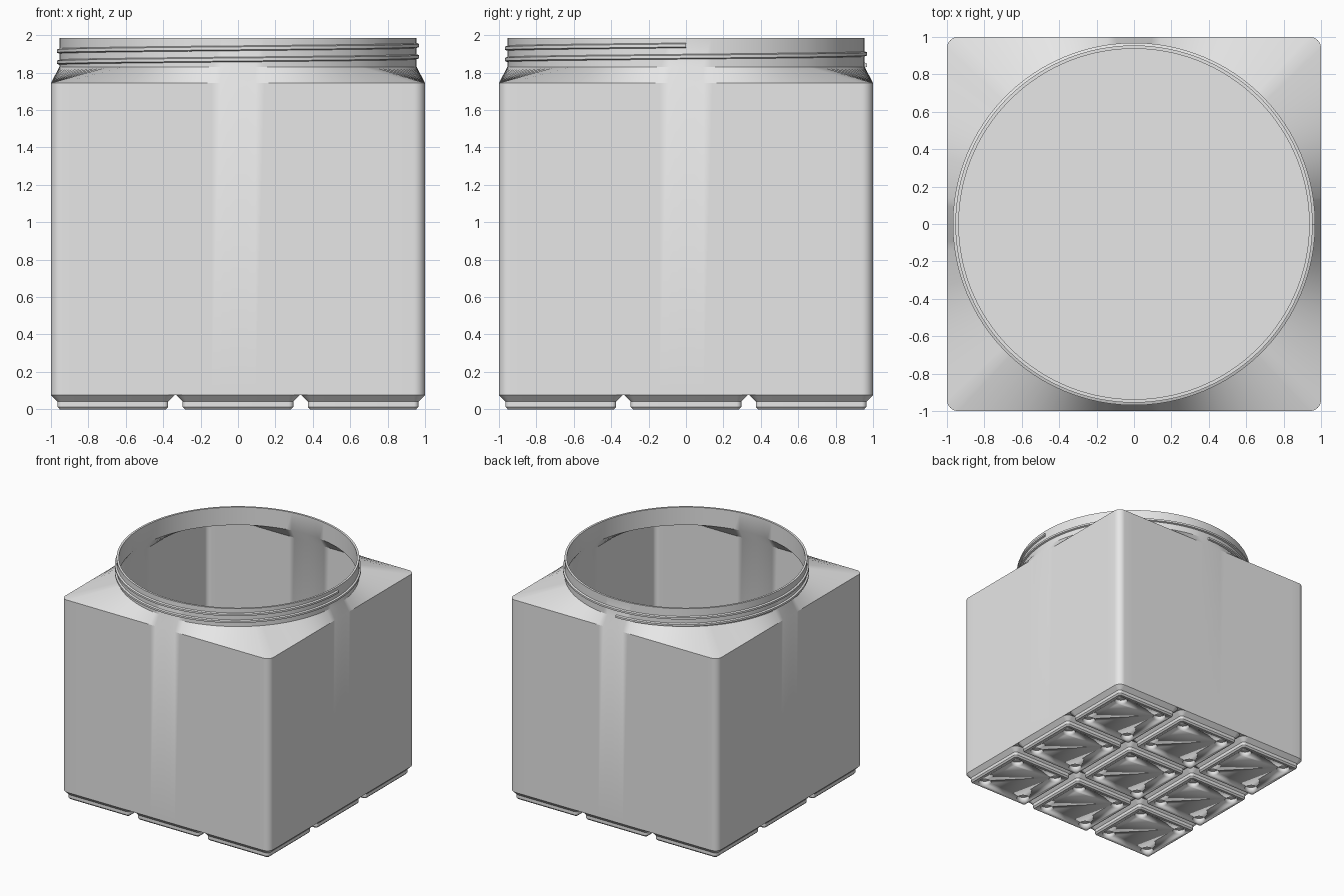
import bpy
import bmesh
from math import pi, sin, cos, tan, atan
from mathutils import Vector, Matrix

old = bpy.data.objects.get("Cube")
if old:
    bpy.data.objects.remove(old, do_unlink=True)

# Single plastic colour
grey = bpy.data.materials.new("light_grey_plastic")
colour = (0.8, 0.8, 0.8, 1)
grey.diffuse_color = colour
grey.use_nodes = True
grey.node_tree.nodes["Principled BSDF"].inputs["Base Color"].default_value = colour

PITCH = 0.669      # spacing of the base feet
BASE_Z = 0.076     # underside of the box
SHOULDER_Z = 1.745
NECK_Z = 1.83
TOP_Z = 1.985


def finish(name, bm):
    """Turn a bmesh into a smooth-by-angle object."""
    bmesh.ops.recalc_face_normals(bm, faces=bm.faces[:])
    mesh = bpy.data.meshes.new(name)
    bm.to_mesh(mesh)
    bm.free()
    mesh.materials.append(grey)
    obj = bpy.data.objects.new(name, mesh)
    bpy.context.collection.objects.link(obj)
    bpy.ops.object.select_all(action='DESELECT')
    obj.select_set(True)
    bpy.context.view_layer.objects.active = obj
    bpy.ops.object.shade_smooth_by_angle(angle=pi / 6)
    return obj


def loft(name, sections):
    """Bridge a list of matching closed sections and cap both ends."""
    bm = bmesh.new()
    rings = [[bm.verts.new(p) for p in s] for s in sections]
    n = len(rings[0])
    for a, b in zip(rings, rings[1:]):
        for i in range(n):
            j = (i + 1) % n
            bm.faces.new((a[i], a[j], b[j], b[i]))
    bm.faces.new(rings[0])
    bm.faces.new(rings[-1])
    return finish(name, bm)


def rounded_square(half, radius, z, side_steps=1, arc_steps=8):
    """Rounded square outline with sides divided at even polar angles."""
    flat = half - radius
    limit = atan(flat / half)
    quarter = [(half, half * tan(limit * (2 * i / side_steps - 1)))
               for i in range(side_steps)]
    for i in range(arc_steps + 1):
        t = pi / 2 * i / arc_steps
        quarter.append((flat + radius * cos(t), flat + radius * sin(t)))
    quarter.pop()  # the next side begins on this point
    points = []
    for k in range(4):
        turn = Matrix.Rotation(k * pi / 2, 3, 'Z')
        points += [turn @ Vector((x, y, z)) for x, y in quarter]
    return points


def circle(outline, radius, z):
    """Project an outline onto a circle so that the points line up."""
    result = []
    for p in outline:
        d = Vector((p.x, p.y, 0)).normalized() * radius
        result.append(Vector((d.x, d.y, z)))
    return result


# Hollow box with a square-to-round shoulder and an open round neck
def outer(z):
    return rounded_square(1.0, 0.06, z, 32)


def inner(z):
    return rounded_square(0.978, 0.04, z, 32)


loft("container_body", [
    outer(BASE_Z), outer(SHOULDER_Z),
    circle(outer(0), 0.955, NECK_Z), circle(outer(0), 0.955, TOP_Z),
    circle(inner(0), 0.937, TOP_Z), circle(inner(0), 0.937, NECK_Z),
    inner(SHOULDER_Z), inner(0.11),
])

# Screw thread winding up around the neck
TURNS, STEPS, LEAD = 1.75, 168, 0.06
profile = [(0.948, -0.016), (0.969, -0.008), (0.969, 0.008), (0.948, 0.016)]
thread = []
for i in range(STEPS + 1):
    f = i / STEPS
    angle = 2 * pi * TURNS * (f - 1)
    height = 1.945 + LEAD * TURNS * (f - 1)
    thread.append([(r * cos(angle), r * sin(angle), height + dz) for r, dz in profile])
loft("neck_thread", thread)

# Stepped base foot, repeated three by three
feet = loft("base_feet", [
    rounded_square(0.284, 0.013, 0),
    rounded_square(0.296, 0.026, 0.013),
    rounded_square(0.296, 0.026, 0.041),
    rounded_square(0.331, 0.06, BASE_Z),
])
feet.location = (-PITCH, -PITCH, 0)

# Four round magnet pockets in each foot
bm = bmesh.new()
for sx in (-1, 1):
    for sy in (-1, 1):
        bmesh.ops.create_cone(bm, cap_ends=True, segments=32, radius1=0.052, radius2=0.052,
                              depth=0.076,
                              matrix=Matrix.Translation((sx * 0.207, sy * 0.207, 0)))
cutter = finish("magnet_pocket_cutter", bm)
cutter.location = feet.location
cutter.hide_render = True
cutter.hide_viewport = True

cut = feet.modifiers.new("magnet_pockets", 'BOOLEAN')
cut.operation = 'DIFFERENCE'
cut.solver = 'EXACT'
cut.object = cutter
for axis in range(2):
    array = feet.modifiers.new("repeat_" + "xy"[axis], 'ARRAY')
    array.count = 3
    array.use_relative_offset = False
    array.use_constant_offset = True
    offset = [0, 0, 0]
    offset[axis] = PITCH
    array.constant_offset_displace = offset
